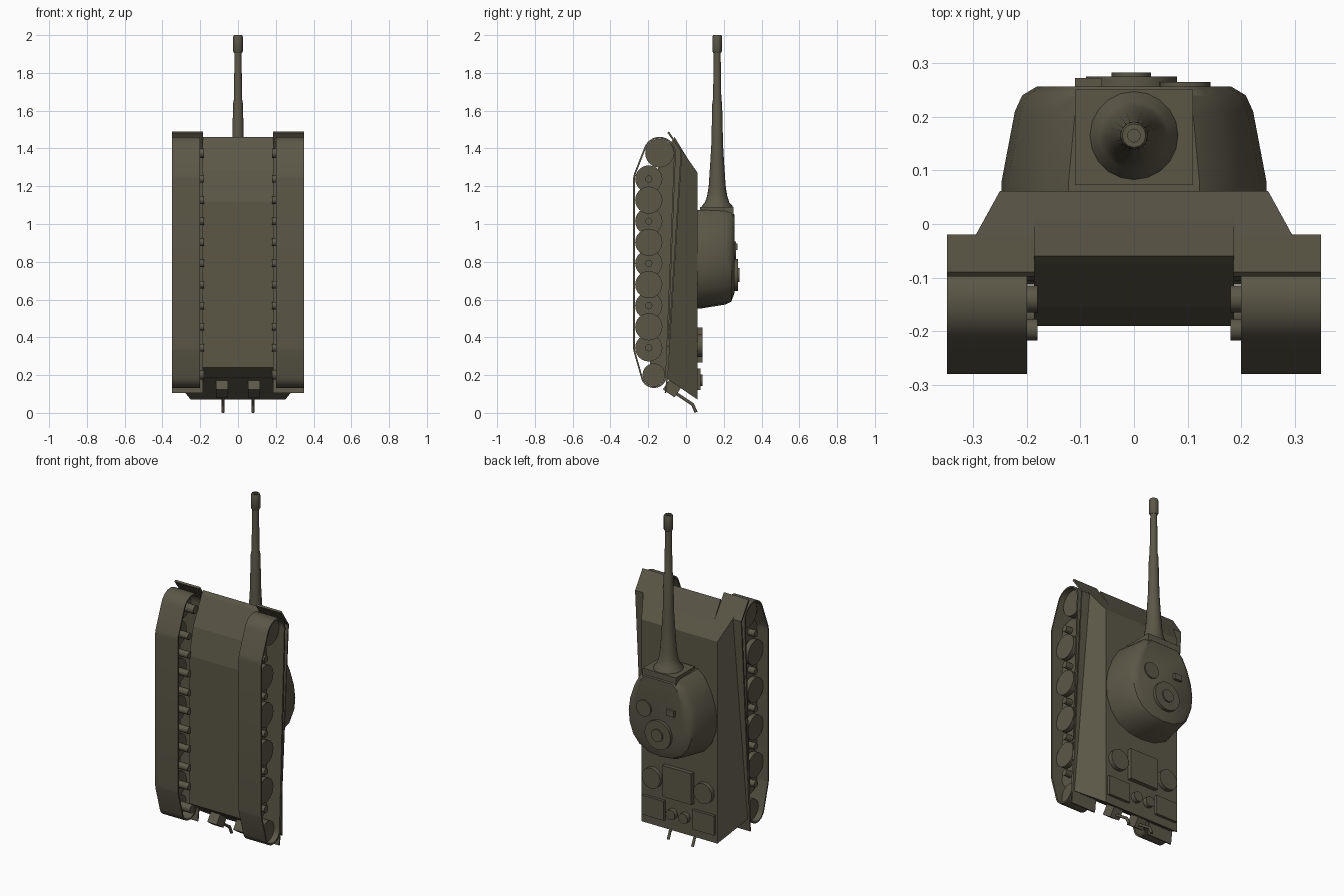
import bpy, bmesh, math
from mathutils import Vector, Matrix

if "Cube" in bpy.data.objects:
    bpy.data.objects.remove(bpy.data.objects["Cube"])

# Tank standing on its tail: forward is +z, tank's upper side is +y
olive = bpy.data.materials.new("olive_paint")
olive.diffuse_color = (0.105, 0.095, 0.062, 1)
olive.use_nodes = True
olive.node_tree.nodes["Principled BSDF"].inputs["Base Color"].default_value = olive.diffuse_color


def finish(name, bm, smooth=None):
    bmesh.ops.recalc_face_normals(bm, faces=bm.faces)
    me = bpy.data.meshes.new(name)
    bm.to_mesh(me)
    bm.free()
    me.materials.append(olive)
    ob = bpy.data.objects.new(name, me)
    bpy.context.collection.objects.link(ob)
    if smooth:
        bpy.ops.object.select_all(action='DESELECT')
        ob.select_set(True)
        bpy.context.view_layer.objects.active = ob
        bpy.ops.object.shade_smooth_by_angle(angle=math.radians(smooth))
    return ob


def loft(name, rings, smooth=None, cap=True, closed=False):
    """Skin equal-length rings of points."""
    bm = bmesh.new()
    vs = [[bm.verts.new(p) for p in r] for r in rings]
    n = len(vs[0])
    pairs = list(zip(vs, vs[1:])) + ([(vs[-1], vs[0])] if closed else [])
    for a, b in pairs:
        for i in range(n):
            j = (i + 1) % n
            bm.faces.new((a[i], a[j], b[j], b[i]))
    if cap and not closed:
        bm.faces.new(vs[0])
        bm.faces.new(vs[-1])
    return finish(name, bm, smooth)


def prism(name, pts, x0, x1):
    """Extrude a (y, z) profile across x."""
    return loft(name, [[(x, y, z) for y, z in pts] for x in (x0, x1)])


def disc(name, c, r, depth, axis, seg=24, r2=None):
    bm = bmesh.new()
    rot = Vector((0, 0, 1)).rotation_difference(Vector(axis)).to_matrix().to_4x4()
    bmesh.ops.create_cone(bm, cap_ends=True, segments=seg, radius1=r,
                          radius2=r if r2 is None else r2, depth=depth,
                          matrix=Matrix.Translation(c) @ rot)
    return finish(name, bm, 40)


def box(name, c, s, rx=0):
    bm = bmesh.new()
    bmesh.ops.create_cube(bm, size=1, matrix=Matrix.Translation(c)
                          @ Matrix.Rotation(rx, 4, 'X') @ Matrix.Diagonal((*s, 1)))
    return finish(name, bm)


def lathe(name, prof, cy, seg=20):
    """Rings of (z, radius) about the gun axis."""
    return loft(name, [[(r * math.cos(2 * math.pi * i / seg), cy + r * math.sin(2 * math.pi * i / seg), z)
                        for i in range(seg)] for z, r in prof], 40)


# Lower hull tub
prism("lower_hull", [(0.055, 0.078), (0.055, 1.27), (-0.06, 1.46), (-0.075, 1.44),
                     (-0.155, 1.28), (-0.19, 1.12), (-0.19, 0.24)], -0.187, 0.187)

# Upper hull with sloped sides, glacis and overhanging tail
half = lambda y: 0.25 + (0.062 - y) * 0.55
prof = [(0.062, 0.07), (0.062, 1.27), (-0.025, 1.395), (-0.105, 0.183)]
loft("upper_hull", [[(s * half(y), y, z) for y, z in prof] for s in (-1, 1)])


# Running gear
def circle_hull(circles, grow):
    """Convex outline around wheels, as (y, z) points."""
    pts = sorted((round(y + (r + grow) * math.cos(a * math.pi / 16), 5),
                  round(z + (r + grow) * math.sin(a * math.pi / 16), 5))
                 for y, z, r in circles for a in range(32))
    out = []
    for seq in (pts, pts[::-1]):
        h = []
        for p in seq:
            while len(h) > 1 and ((h[-1][0] - h[-2][0]) * (p[1] - h[-2][1])
                                  - (h[-1][1] - h[-2][1]) * (p[0] - h[-2][0])) <= 0:
                h.pop()
            h.append(p)
        out += h[:-1]
    return out


SPROCKET, IDLER = (-0.14, 1.375, 0.076), (-0.17, 0.202, 0.06)
ends = [(-0.197, 1.238, 0.073), (-0.197, 0.344, 0.073), SPROCKET, IDLER]
outer, inner = circle_hull(ends, 0.010), circle_hull(ends, 0.001)


def nearest_ring(pts, n=96):
    """Resample an outline by angle-free arc length."""
    P = [Vector(p) for p in pts]
    seg = [(P[i], P[(i + 1) % len(P)]) for i in range(len(P))]
    return [p for a, b in seg for p in [a]]


for s, side in ((1, "right"), (-1, "left")):
    # Track band: outline shrunk inwards by a fixed amount along its normals
    o = [Vector(p) for p in outer]
    n = len(o)
    inn = []
    for i in range(n):
        t = (o[(i + 1) % n] - o[i]).normalized() + (o[i] - o[i - 1]).normalized()
        inn.append(o[i] + Vector((-t.y, t.x)).normalized() * 0.009)
    rings = [[(s * 0.20, *a), (s * 0.349, *a), (s * 0.349, *b), (s * 0.20, *b)]
             for a, b in zip(o, inn)]
    loft(side + "_track", rings, 30, closed=True)

    # Interleaved road wheels with hubs on the inner row
    for i in range(9):
        z = 0.344 + i * 0.1118
        near = i % 2
        disc(side + "_road_wheel", (s * (0.305 if near else 0.265), -0.197, z), 0.072, 0.03, (1, 0, 0))
        disc(side + "_wheel_axle", (s * 0.225, -0.197, z), 0.02, 0.09, (1, 0, 0), 12)
        if not near:
            disc(side + "_wheel_hub", (s * 0.298, -0.197, z), 0.019, 0.05, (1, 0, 0), 12)
    for nm, (y, z, r) in (("sprocket", SPROCKET), ("idler", IDLER)):
        disc(side + "_" + nm, (s * 0.29, y, z), r, 0.05, (1, 0, 0))
        disc(side + "_" + nm + "_axle", (s * 0.23, y, z), 0.025, 0.1, (1, 0, 0), 12)

    # Track guard with angled front and rear flaps
    line = [(-0.09, 1.49), (-0.02, 1.385), (-0.098, 0.16), (-0.105, 0.105)]
    under = [(y - 0.008, z - (0.008 if i == 0 else 0)) for i, (y, z) in enumerate(line)]
    prism(side + "_track_guard", line + under[::-1], s * 0.186, s * 0.349)

    # Engine deck fittings
    disc(side + "_fan_cover", (s * 0.17, 0.07, 0.355), 0.06, 0.035, (0, 1, 0))
    box(side + "_deck_grille", (s * 0.165, 0.067, 0.178), (0.145, 0.022, 0.115))
    disc(side + "_filler_cap", (s * 0.042, 0.071, 0.172), 0.03, 0.035, (0, 1, 0), 16)

    # Exhaust: housing on tail plate and a bent pipe
    tilt = math.atan2(-0.17, 0.25)
    box(side + "_exhaust_housing", (s * 0.085, -0.075, 0.128), (0.062, 0.075, 0.06), tilt)
    path = [(-0.06, 0.108), (0.035, 0.045), (0.052, 0.006)]
    bm = bmesh.new()
    for a, b in zip(path, path[1:]):
        p, q = Vector((s * 0.08, *a)), Vector((s * 0.08, *b))
        rot = Vector((0, 0, 1)).rotation_difference(q - p).to_matrix().to_4x4()
        bmesh.ops.create_cone(bm, cap_ends=True, segments=10, radius1=0.008, radius2=0.008,
                              depth=(q - p).length + 0.006, matrix=Matrix.Translation((p + q) / 2) @ rot)
    finish(side + "_exhaust_pipe", bm, 40)

box("engine_hatch", (0, 0.072, 0.36), (0.19, 0.03, 0.185))

# Turret: horseshoe plan lofted upwards (scale_x, scale_z, y)
plan = [(0.122, 1.075), (0.165, 1.04), (0.205, 0.97), (0.235, 0.89), (0.247, 0.81), (0.24, 0.73),
        (0.212, 0.655), (0.165, 0.6), (0.09, 0.563), (0.0, 0.553)]
ring = plan + [(-x, z) for x, z in plan[-2::-1]]
layers = [(1.0, 1.0, 0.055), (1.0, 1.0, 0.08), (0.95, 0.965, 0.145), (0.9, 0.93, 0.21),
          (0.845, 0.88, 0.24), (0.73, 0.72, 0.257)]
loft("turret", [[(x * sx, y, 0.85 + (z - 0.85) * (sz if z < 0.85 else 0.6 + 0.4 * sz))
                 for x, z in ring] for sx, sz, y in layers], 35)

# Gun mantlet and barrel
box("mantlet_plate", (0, 0.162, 1.06), (0.22, 0.178, 0.06))
lathe("mantlet_bell", [(1.08, 0.085), (1.098, 0.08), (1.115, 0.064), (1.15, 0.053), (1.2, 0.045), (1.32, 0.037),
                       (1.42, 0.031), (1.64, 0.026), (1.66, 0.022), (1.92, 0.018)], 0.165)
lathe("muzzle_brake", [(1.905, 0.02), (1.915, 0.026), (1.99, 0.026), (2.0, 0.022), (2.0, 0.012), (1.97, 0.012)], 0.165, 12)

# Turret roof fittings
disc("cupola", (-0.005, 0.26, 0.73), 0.085, 0.03, (0, 1, 0), 28)
disc("cupola_lid", (-0.005, 0.27, 0.73), 0.037, 0.026, (0, 1, 0), 16)
disc("loader_hatch", (0.095, 0.255, 0.86), 0.048, 0.02, (0, 1, 0))
box("periscope", (-0.085, 0.26, 0.88), (0.05, 0.025, 0.035))
